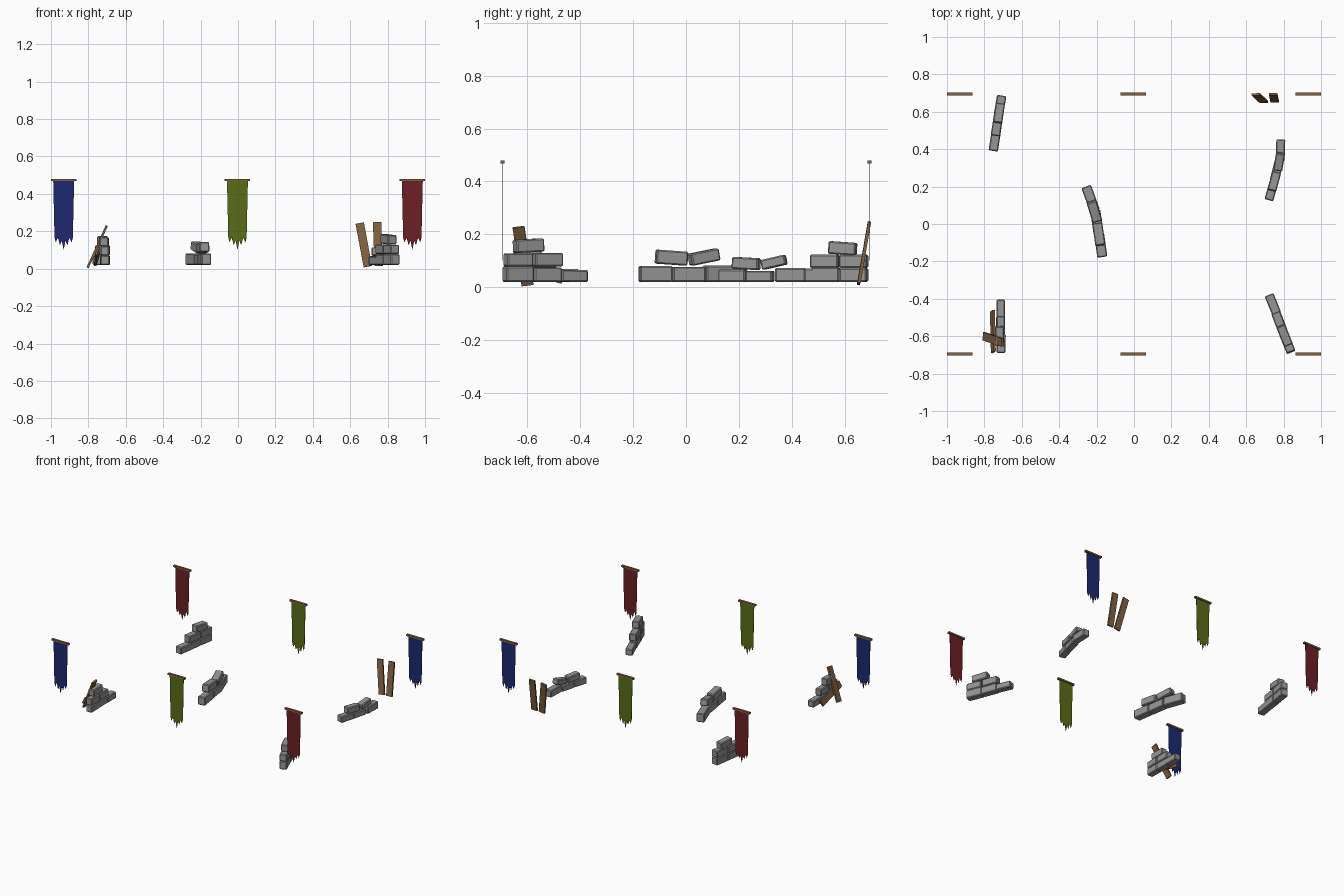
import bpy, bmesh, math
from mathutils import Matrix, Euler, Vector


def material(name, rgb):
    m = bpy.data.materials.new(name)
    m.diffuse_color = (*rgb, 1)
    return m


WOOD = material("wood", (0.22, 0.12, 0.055))
BLUE = material("blue_cloth", (0.012, 0.022, 0.16))
GREEN = material("green_cloth", (0.10, 0.15, 0.008))
RED = material("red_cloth", (0.15, 0.014, 0.018))
STONE = material("stone", (0.3, 0.3, 0.3))


def finish(bm, name, mat, bevel=0):
    me = bpy.data.meshes.new(name)
    bmesh.ops.recalc_face_normals(bm, faces=bm.faces)
    bm.to_mesh(me)
    bm.free()
    ob = bpy.data.objects.new(name, me)
    bpy.context.collection.objects.link(ob)
    me.materials.append(mat)
    if bevel:
        mod = ob.modifiers.new("bevel", 'BEVEL')
        mod.width, mod.segments = bevel, 1
    return ob


def box(bm, loc, size, rot=Matrix.Identity(4)):
    bmesh.ops.create_cube(bm, size=1, matrix=Matrix.Translation(loc) @ rot
                          @ Matrix.Diagonal((*size, 1)))


def wall(name, bricks, width=0.05):
    # each brick: x, y, bottom z, length, height, yaw, pitch (degrees)
    bm = bmesh.new()
    for x, y, z, length, h, yaw, pitch in bricks:
        rot = Euler((math.radians(pitch), 0, math.radians(yaw))).to_matrix().to_4x4()
        box(bm, (x, y, z + h / 2), (width, length, h), rot)
    finish(bm, name, STONE, 0.005)


def plank(name, a, b, side, width=0.045, thick=0.012):
    # board from a to b, with its width running along the side direction
    a, b = Vector(a), Vector(b)
    d = (b - a).normalized()
    s = Vector(side)
    s = (s - d * s.dot(d)).normalized()
    rot = Matrix((s, d.cross(s), d)).transposed().to_4x4()
    bm = bmesh.new()
    box(bm, (a + b) / 2, (width, thick, (b - a).length), rot)
    finish(bm, name, WOOD)


# Ruined stone walls
wall("wall_back_left", [
    (-0.745, 0.440, 0.02, 0.100, 0.050, -9, 0),
    (-0.732, 0.530, 0.02, 0.105, 0.055, -8, 0),
    (-0.716, 0.635, 0.02, 0.105, 0.052, -9, 0),
    (-0.733, 0.525, 0.073, 0.108, 0.050, -9, 0),
    (-0.716, 0.635, 0.073, 0.105, 0.050, -10, 0),
    (-0.722, 0.593, 0.123, 0.105, 0.048, -8, -4)])
wall("wall_centre", [
    (-0.178, -0.115, 0.02, 0.125, 0.060, 8, 0),
    (-0.198, 0.010, 0.02, 0.125, 0.057, 8, 0),
    (-0.232, 0.135, 0.02, 0.140, 0.062, 20, 0),
    (-0.188, -0.055, 0.085, 0.120, 0.053, 8, -4),
    (-0.212, 0.068, 0.091, 0.112, 0.046, 17, 11)], 0.054)
wall("wall_back_right", [
    (0.735, 0.178, 0.02, 0.105, 0.047, -16, 0),
    (0.762, 0.280, 0.02, 0.105, 0.042, -14, 0),
    (0.783, 0.395, 0.02, 0.115, 0.052, -2, 0),
    (0.750, 0.228, 0.067, 0.103, 0.045, -15, -3),
    (0.776, 0.333, 0.075, 0.095, 0.038, -9, 13)], 0.048)
wall("wall_front_right", [
    (0.820, -0.635, 0.02, 0.112, 0.058, 22, 0),
    (0.780, -0.530, 0.02, 0.112, 0.055, 21, 0),
    (0.742, -0.428, 0.02, 0.106, 0.045, 22, -1),
    (0.820, -0.635, 0.078, 0.105, 0.050, 22, 0),
    (0.777, -0.525, 0.078, 0.112, 0.052, 21, 0),
    (0.805, -0.596, 0.132, 0.112, 0.050, 22, 3)])
wall("wall_front_left", [
    (-0.711, -0.640, 0.02, 0.098, 0.050, 0, 0),
    (-0.714, -0.545, 0.02, 0.096, 0.050, 1, 0),
    (-0.713, -0.453, 0.02, 0.096, 0.048, 0, 0),
    (-0.710, -0.640, 0.071, 0.098, 0.050, -2, 0),
    (-0.713, -0.540, 0.071, 0.098, 0.050, 0, 0),
    (-0.718, -0.600, 0.122, 0.105, 0.050, 2, 2)], 0.046)

# Loose boards: two crossed against the front left wall, two leaning at the back
plank("leaning_board_left", (-0.803, -0.600, 0.008), (-0.703, -0.634, 0.227), (0, 1, 0))
plank("fallen_board_left", (-0.757, -0.465, 0.035), (-0.752, -0.685, 0.095), (0.35, 0, 1))
plank("leaning_board_back_a", (0.694, 0.653, 0.012), (0.651, 0.693, 0.243), (1, 0, 0))
plank("leaning_board_back_b", (0.752, 0.655, 0.015), (0.744, 0.695, 0.248), (1, 0, 0))

# Hanging tattered banners on wooden rods
PROFILE = [(-0.056, 0.472), (-0.049, 0.165), (-0.042, 0.14), (-0.031, 0.17),
           (-0.020, 0.125), (-0.010, 0.15), (0.0, 0.10), (0.010, 0.15),
           (0.020, 0.13), (0.031, 0.165), (0.041, 0.145), (0.049, 0.17),
           (0.056, 0.472)]
for side, label, cols in ((-1, "front", (BLUE, GREEN, RED)),
                          (1, "back", (RED, GREEN, BLUE))):
    for cx, where, mat in zip((-0.932, -0.003, 0.932), ("left", "middle", "right"), cols):
        y = 0.695 * side
        bm = bmesh.new()
        f = bm.faces.new([bm.verts.new((cx - side * px, y - 0.001, pz)) for px, pz in PROFILE])
        ext = bmesh.ops.extrude_face_region(bm, geom=[f])["geom"]
        bmesh.ops.translate(bm, vec=(0, 0.002, 0),
                            verts=[v for v in ext if isinstance(v, bmesh.types.BMVert)])
        bmesh.ops.triangulate(bm, faces=[g for g in bm.faces if len(g.verts) > 4])
        finish(bm, f"banner_{label}_{where}", mat)
        bm = bmesh.new()
        box(bm, (cx, y, 0.474), (0.136, 0.016, 0.012))
        finish(bm, f"banner_rod_{label}_{where}", WOOD)
